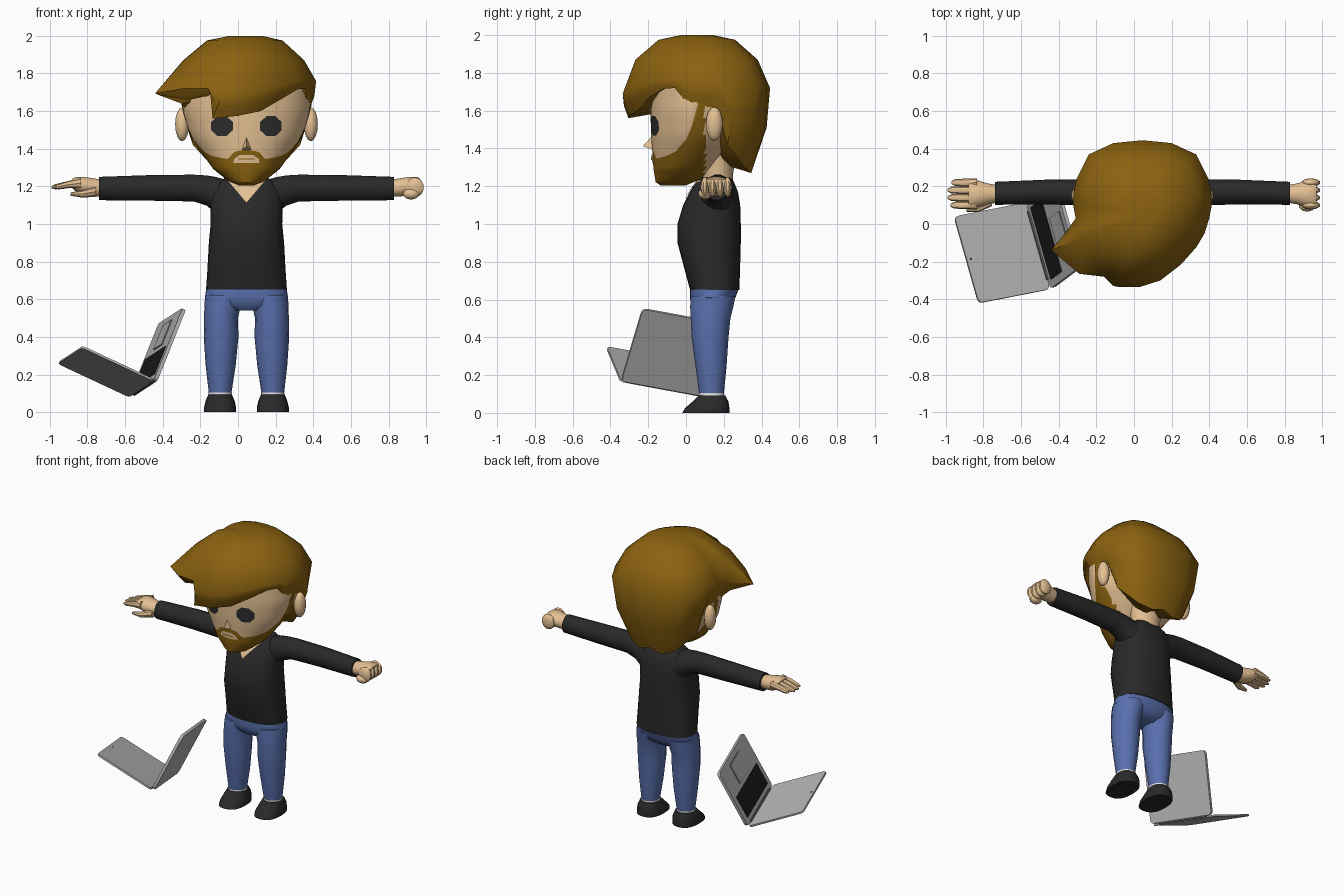
import bpy, bmesh, math
from mathutils import Vector

if "Cube" in bpy.data.objects:
    bpy.data.objects.remove(bpy.data.objects["Cube"])

CX = 0.045  # symmetry line of the figure


def material(name, *rgb):
    m = bpy.data.materials.new(name)
    m.diffuse_color = (*rgb, 1)
    m.use_nodes = True
    m.node_tree.nodes["Principled BSDF"].inputs["Base Color"].default_value = m.diffuse_color
    return m


SKIN = material("skin", 0.775, 0.527, 0.29)
HAIR = material("brown hair", 0.258, 0.122, 0.005)
SHIRT = material("black cloth", 0.022, 0.022, 0.022)
JEANS = material("blue denim", 0.1, 0.162, 0.42)
WHITE = material("white sock", 0.8, 0.8, 0.8)
DARK = material("eye charcoal", 0.026, 0.026, 0.028)
GREY = material("laptop grey", 0.46, 0.46, 0.46)
TRIM = material("trim grey", 0.15, 0.15, 0.15)
KEYS = material("keyboard black", 0.011, 0.011, 0.011)


def build(name, verts, faces, *mats):
    me = bpy.data.meshes.new(name)
    me.from_pydata([tuple(v) for v in verts], [], faces)
    bm = bmesh.new()
    bm.from_mesh(me)
    bmesh.ops.recalc_face_normals(bm, faces=bm.faces)
    bm.to_mesh(me)
    bm.free()
    for m in mats:
        me.materials.append(m)
    ob = bpy.data.objects.new(name, me)
    bpy.context.collection.objects.link(ob)
    return ob


def loft(name, rings, *mats, caps=(True, True)):
    n = len(rings[0])
    verts = [p for r in rings for p in r]
    faces = [(i * n + k, i * n + (k + 1) % n, (i + 1) * n + (k + 1) % n, (i + 1) * n + k)
             for i in range(len(rings) - 1) for k in range(n)]
    if caps[0]:
        faces.append(tuple(range(n)))
    if caps[1]:
        faces.append(tuple(range(len(verts) - n, len(verts))))
    return build(name, verts, faces, *mats)


def spow(v, p):
    return math.copysign(abs(v) ** p, v)


def lerp_table(table, t):
    for a, b in zip(table, table[1:]):
        if t <= b[0]:
            f = max(0, (t - a[0]) / (b[0] - a[0]))
            return [u + (v - u) * f for u, v in zip(a[1:], b[1:])]
    return list(table[-1][1:])


# Upright profiles hold rows of: z, half width, front y, back y
def surface(prof, ang, z, p=1.0, cx=CX):
    w, yf, yb = lerp_table(prof, z)
    return Vector((cx + w * spow(math.sin(ang), p),
                   (yf + yb) / 2 - (yb - yf) / 2 * spow(math.cos(ang), p), z))


def upright(name, prof, mat, p=1.0, cx=CX, n=20):
    return loft(name, [[surface(prof, math.tau * k / n, r[0], p, cx) for k in range(n)]
                       for r in prof], mat)


def patch(name, prof, rows, mat, p=1.0, lift=0.006, cols=9):
    """Thin plate draped on a profile; rows hold z, left x, right x."""
    verts = []
    for z, x0, x1 in rows:
        w = lerp_table(prof, z)[0]
        for k in range(cols):
            x = x0 + (x1 - x0) * k / (cols - 1)
            s = min(1, abs(x - CX) / w) ** (1 / p)
            v = surface(prof, math.copysign(math.asin(s), x - CX), z, p)
            verts.append((v.x, v.y - lift, z))
    faces = [(i * cols + k, i * cols + k + 1, (i + 1) * cols + k + 1, (i + 1) * cols + k)
             for i in range(len(rows) - 1) for k in range(cols - 1)]
    ob = build(name, verts, faces, mat)
    if ob.data.polygons[0].normal.y > 0:
        ob.data.flip_normals()
    return ob


def sideways(name, side, rows, mat, n=14):
    """Limb along x; rows hold offset from centre, y centre, y radius, z low, z high."""
    return loft(name, [[(CX + side * o, y + ry * math.cos(math.tau * k / n),
                         (a + b) / 2 + (b - a) / 2 * math.sin(math.tau * k / n))
                        for k in range(n)] for o, y, ry, a, b in rows], mat)


def ball(name, loc, radii, mat, seg=14):
    bm = bmesh.new()
    bmesh.ops.create_uvsphere(bm, u_segments=seg, v_segments=8, radius=1)
    verts = [[c + v * r for c, v, r in zip(loc, vert.co, radii)] for vert in bm.verts]
    faces = [[v.index for v in f.verts] for f in bm.faces]
    bm.free()
    return build(name, verts, faces, mat)


# Head with beard: one row of every column follows the beard line
HEAD = [(1.205, .04, -.135, .0), (1.22, .085, -.16, .06), (1.29, .175, -.172, .14),
        (1.38, .24, -.178, .22), (1.466, .298, -.185, .28), (1.6, .34, -.188, .33),
        (1.75, .345, -.18, .36), (1.83, .27, -.13, .32), (1.9, .1, .0, .18)]
BEARD_LINE = [(0, 1.395), (15, 1.385), (27, 1.345), (53, 1.36), (68, 1.385),
              (80, 1.45), (86, 1.56), (90, 1.74), (104, 1.74), (112, 1.6), (180, 1.6)]
LOW, HIGH, COLS = 12, 14, 90
columns = []
for c in range(COLS):
    deg = -180 + c * 360 / COLS
    zb = lerp_table(BEARD_LINE, abs(deg))[0]
    zs = [1.205 + (zb - 1.205) * i / LOW for i in range(LOW)]
    zs += [zb + (1.9 - zb) * i / HIGH for i in range(HIGH + 1)]
    columns.append([surface(HEAD, math.radians(deg), z) for z in zs])
head = loft("head", list(zip(*columns)), SKIN, HAIR)
for f in head.data.polygons:
    if f.index < LOW * COLS or len(f.vertices) > 4 and f.center.z < 1.3:
        f.material_index = 1 if f.center.y < 0.1 else 0

# Face details
for side, label in ((-1, "left"), (1, "right")):
    ex = CX + side * 0.13
    angs = [math.radians(a) for a in (-67.5, -22.5, 22.5, 67.5)]
    patch(label + "_eye", HEAD, [(1.52 + .057 * math.sin(a), ex - .062 * math.cos(a),
                                  ex + .062 * math.cos(a)) for a in angs], DARK)
    ball(label + "_ear", (CX + side * .342, .15, 1.53), (.038, .045, .09), SKIN)
build("nose", [(CX, -.18, 1.465), (CX - .028, -.172, 1.392), (CX + .028, -.172, 1.392),
               (CX, -.228, 1.412)], [(0, 1, 3), (0, 3, 2), (1, 2, 3), (0, 2, 1)], SKIN)
patch("mouth", HEAD, [(1.325, CX - .07, CX + .07), (1.345, CX - .066, CX + .066),
                      (1.368, CX - .035, CX + .035)], SKIN)
patch("lip_line", HEAD, [(1.342, CX - .045, CX + .045), (1.349, CX - .04, CX + .04)],
      HAIR, lift=.009)

# Hair: each column holds widest point and rim point
BANGS = [(-.08, -.335, 1.69, -.135, -.305, 1.56), (.03, -.335, 1.69, 0, -.30, 1.575),
         (.14, -.30, 1.71, .12, -.255, 1.60), (.25, -.215, 1.74, .24, -.195, 1.67),
         (.33, -.125, 1.76, .315, -.12, 1.715), (.375, -.05, 1.76, .36, -.06, 1.72)]
SIDE = [(.40, .03, 1.76, .37, .03, 1.61), (.415, .11, 1.76, .375, .11, 1.60),
        (.41, .17, 1.76, .36, .17, 1.60), (.395, .24, 1.75, .33, .22, 1.42),
        (.33, .37, 1.74, .22, .31, 1.30), (.20, .43, 1.73, .13, .345, 1.27)]
BACK = [(CX, .445, 1.72, CX, .35, 1.30)]
SWOOP = [(-.36, -.04, 1.72, -.30, -.07, 1.64), (-.44, -.14, 1.695, -.42, -.145, 1.685),
         (-.29, -.265, 1.72, -.26, -.23, 1.66), (-.16, -.28, 1.72, -.135, -.26, 1.695)]
MIRRORED = [(2 * CX - a, b, c, 2 * CX - d, e, f) for a, b, c, d, e, f in reversed(SIDE)]
hair_cols = []
for col in BANGS + SIDE + BACK + MIRRORED + SWOOP:
    wide, rim = Vector(col[:3]), Vector(col[3:])
    axis = Vector((CX, .06, 0))
    out = Vector((wide.x - CX, wide.y - .06, 0))
    r = out.length
    out.normalize()
    rim_out = Vector((rim.x - CX, rim.y - .06, 0)).normalized()
    up = Vector((0, 0, 1))
    hair_cols.append([axis + out * min(.22 * r, .1) + up * 2.0,
                      axis + out * min(.52 * r, .22) + up * 1.975,
                      axis + out * min(.83 * r, .36) + up * 1.87,
                      wide,
                      (wide + rim) / 2 + out * (wide.z - rim.z) * .07,
                      rim,
                      axis + rim_out * .16 + up * (rim.z + .04)])
loft("hair", list(zip(*hair_cols)), HAIR, caps=(True, False))

# Neck, sweater and neckline
upright("neck", [(1.12, .1, .09, .25), (1.27, .1, .085, .25), (1.45, .13, .06, .28)], SKIN)
TORSO = [(.65, .215, .022, .282), (.75, .208, -.005, .286), (.9, .2, -.045, .29),
         (1.0, .19, -.045, .29), (1.1, .193, -.015, .287), (1.17, .19, .02, .275),
         (1.22, .16, .055, .255), (1.245, .115, .08, .24)]
upright("sweater_body", TORSO, SHIRT, p=.85, n=28)
patch("neckline", TORSO, [(1.115 + .013 * i, CX - .011 * i - .001, CX + .011 * i + .001)
                          for i in range(10)], SKIN, p=.85)

# Jeans, socks, shoes, sleeves and wrists
upright("jeans_hips", [(.54, .1, .06, .2), (.57, .19, .03, .245), (.61, .221, .02, .262),
                       (.66, .213, .022, .28)], JEANS, p=.85, n=28)
for side, label in ((-1, "left"), (1, "right")):
    leg = [(.1, .14, .06, .07, .2), (.25, .137, .08, .05, .215), (.4, .135, .092, .03, .225),
           (.5, .135, .09, .025, .235), (.56, .128, .096, .022, .25), (.62, .12, .1, .025, .262)]
    n = 16
    loft(label + "_trouser_leg",
         [[(CX + side * o + rx * math.cos(math.tau * k / n),
            (a + b) / 2 + (b - a) / 2 * math.sin(math.tau * k / n), z) for k in range(n)]
          for z, o, rx, a, b in leg], JEANS)
    foot_x = CX + side * .14
    upright(label + "_sock", [(.08, .062, .068, .202), (.104, .062, .068, .202)], WHITE, cx=foot_x)
    upright(label + "_shoe", [(0, .085, -.02, .23), (.025, .085, -.005, .23),
                              (.06, .077, .035, .225), (.093, .063, .068, .207)],
            SHIRT, p=.8, cx=foot_x)
    sideways(label + "_sleeve", side,
             [(.1, .16, .1, 1.0, 1.235), (.16, .162, .09, 1.05, 1.252), (.21, .165, .078, 1.095, 1.26),
              (.28, .168, .07, 1.118, 1.264), (.5, .17, .066, 1.122, 1.262),
              (.785, .163, .061, 1.125, 1.252)], SHIRT)
    sideways(label + "_palm", side,
             [(.76, .16, .045, 1.145, 1.235), (.82, .16, .055, 1.145, 1.245),
              (.87, .16, .07, 1.155, 1.252), (.91, .16, .075, 1.175, 1.25),
              (.925, .16, .068, 1.19, 1.24)], SKIN)

# Open hand on one side, fist on the other
for i in range(4):
    y = .1 + .04 * i
    tip = (1.02, 1.035, 1.035, 1.015)[i]
    sideways("open_finger", -1, [(.88, y, .022, 1.19, 1.245), (.95, y, .021, 1.19, 1.228),
                                 (tip - .02, y, .018, 1.184, 1.212), (tip, y, .008, 1.19, 1.203)], SKIN, 8)
    ball("fist_finger", (CX + .895, y, 1.195), (.05, .023, .053), SKIN, 10)
sideways("open_thumb", -1, [(.8, .12, .025, 1.145, 1.2), (.87, .085, .022, 1.14, 1.18),
                            (.935, .075, .01, 1.15, 1.168)], SKIN, 8)
ball("fist_thumb", (CX + .875, .1, 1.16), (.045, .035, .03), SKIN, 10)

# Laptop: two hinged slabs sharing a corner and hinge axis
CORNER = Vector((-.445, -.345, .175))
HINGE = Vector((-.13, .46, -.085))
LID, BASE = Vector((-.37, -.095, .18)), Vector((.155, .105, .385))


def slab(name, depth, inner, u, v, n, r, mat):
    """Rounded plate; u runs along the hinge, v away from it, n out of the inner face."""
    ua = HINGE.normalized()
    va = (depth - ua * depth.dot(ua)).normalized()
    na = ua.cross(va)
    if na.dot(inner) < 0:
        na.negate()
    outline = []
    for q, (cu, cv) in enumerate(((u[1] - r, v[1] - r), (u[0] + r, v[1] - r),
                                  (u[0] + r, v[0] + r), (u[1] - r, v[0] + r))):
        for s in range(4):
            a = math.pi / 2 * (q + s / 3)
            outline.append(CORNER + ua * (cu + r * math.cos(a)) + va * (cv + r * math.sin(a)))
    loft(name, [[p + na * h for p in outline] for h in n], mat)


W, D = HINGE.length, .425
slab("laptop_lid", LID, BASE, (0, W), (0, D), (-.012, 0), .025, GREY)
slab("laptop_camera", LID, BASE, (W / 2 - .005, W / 2 + .005), (D - .03, D - .02), (0, .002), .004, KEYS)
slab("laptop_base", BASE, LID, (0, W), (0, D), (-.02, 0), .025, GREY)
slab("laptop_keyboard", BASE, LID, (.04, W - .04), (.04, .205), (0, .003), .006, KEYS)
slab("trackpad_border", BASE, LID, (.155, W - .155), (.235, .385), (0, .002), .008, TRIM)
slab("trackpad", BASE, LID, (.159, W - .159), (.239, .381), (0, .004), .006, GREY)
slab("laptop_hinge", BASE, LID, (.05, W - .05), (-.008, .012), (-.01, .008), .005, TRIM)

# Smooth shading with sharp creases kept
for ob in bpy.data.objects:
    ob.select_set(True)
bpy.context.view_layer.objects.active = head
bpy.ops.object.shade_smooth_by_angle(angle=math.radians(40))
